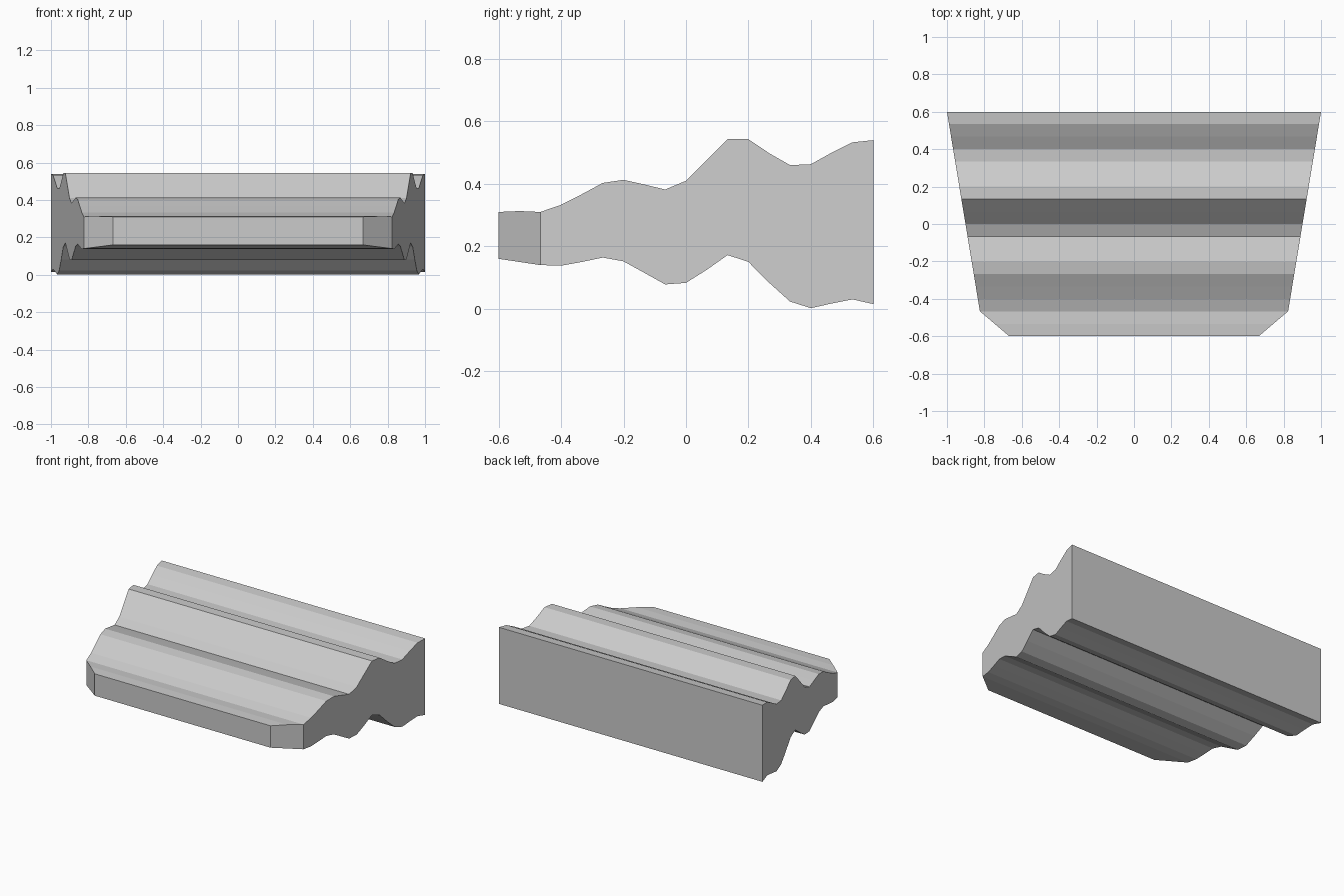
import bpy, bmesh

if "Cube" in bpy.data.objects:
    bpy.data.objects.remove(bpy.data.objects["Cube"])

# Wavy side profile, sampled at equal steps from front (y=-0.6) to back (y=0.6)
TOP = [0.31, 0.313, 0.31, 0.333, 0.367, 0.403, 0.413, 0.398, 0.382, 0.41,
       0.477, 0.543, 0.543, 0.498, 0.46, 0.463, 0.50, 0.533, 0.54]
BOTTOM = [0.16, 0.15, 0.14, 0.138, 0.15, 0.164, 0.152, 0.115, 0.078, 0.083,
          0.125, 0.172, 0.15, 0.083, 0.023, 0.002, 0.017, 0.03, 0.015]
STEPS = len(TOP) - 1
CHAMFER = 2  # steps covered by the clipped front corners


def half_width(i):
    if i < CHAMFER:
        return 0.667 + (0.824 - 0.667) * i / CHAMFER
    return 0.824 + (1.0 - 0.824) * (i - CHAMFER) / (STEPS - CHAMFER)


# Loft rectangular cross-sections along y
bm = bmesh.new()
rings = []
for i, (top, bottom) in enumerate(zip(TOP, BOTTOM)):
    y, w = -0.6 + 1.2 * i / STEPS, half_width(i)
    rings.append([bm.verts.new(p) for p in
                  ((-w, y, bottom), (w, y, bottom), (w, y, top), (-w, y, top))])
for a, b in zip(rings, rings[1:]):
    for k in range(4):
        n = (k + 1) % 4
        bm.faces.new((a[k], a[n], b[n], b[k]))

# Flat front and back ends
bm.faces.new(rings[0])
bm.faces.new(rings[-1])
bmesh.ops.recalc_face_normals(bm, faces=bm.faces)

mesh = bpy.data.meshes.new("wavy_slab")
bm.to_mesh(mesh)
bm.free()
slab = bpy.data.objects.new("wavy_slab", mesh)
bpy.context.collection.objects.link(slab)
